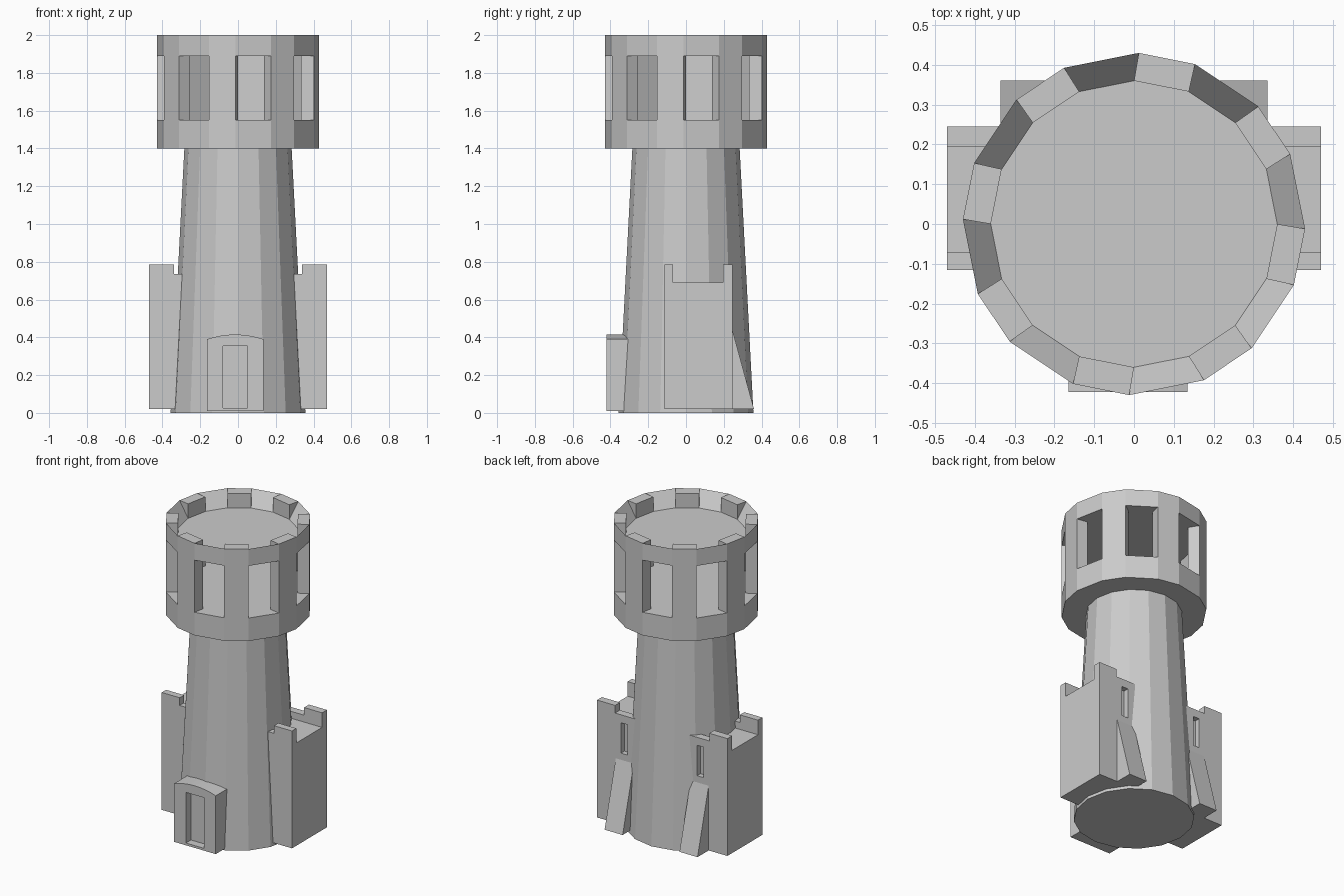
import bpy, bmesh
from math import sin, cos, radians
from mathutils import Vector

if "Cube" in bpy.data.objects:
    bpy.data.objects.remove(bpy.data.objects["Cube"])

stone = bpy.data.materials.new("stone_grey")
stone.use_nodes = True
GREY = (0.6, 0.6, 0.6, 1)
stone.diffuse_color = GREY
stone.node_tree.nodes["Principled BSDF"].inputs["Base Color"].default_value = GREY


def finish(name, bm):
    bmesh.ops.remove_doubles(bm, verts=bm.verts, dist=1e-5)
    bmesh.ops.recalc_face_normals(bm, faces=bm.faces)
    mesh = bpy.data.meshes.new(name)
    bm.to_mesh(mesh)
    bm.free()
    mesh.materials.append(stone)
    ob = bpy.data.objects.new(name, mesh)
    bpy.context.collection.objects.link(ob)
    return ob


def prism(name, profile, lo, hi, axis):
    """Extrude a (y, z) profile along x, or an (x, z) profile along y."""
    bm = bmesh.new()
    place = (lambda p, d: (d, *p)) if axis == "x" else (lambda p, d: (p[0], d, p[1]))
    face = bm.faces.new([bm.verts.new(place(p, lo)) for p in profile])
    move = Vector((hi - lo, 0, 0) if axis == "x" else (0, hi - lo, 0))
    out = bmesh.ops.extrude_face_region(bm, geom=[face], use_keep_orig=True)
    bmesh.ops.translate(bm, vec=move, verts=[v for v in out["geom"] if isinstance(v, bmesh.types.BMVert)])
    return finish(name, bm)


def box(name, x0, x1, y0, y1, z0, z1):
    return prism(name, [(x0, z0), (x1, z0), (x1, z1), (x0, z1)], y0, y1, "y")


def cut(ob, cutter):
    mod = ob.modifiers.new("cut", "BOOLEAN")
    mod.operation, mod.solver, mod.object = "DIFFERENCE", "EXACT", cutter
    bpy.context.view_layer.objects.active = ob
    bpy.ops.object.modifier_apply(modifier=mod.name)
    bpy.data.objects.remove(cutter)


def mirror(ob):
    mod = ob.modifiers.new("mirror", "MIRROR")
    mod.use_mirror_merge = False


SIDES = 16


def ring(radius, z, skew=0.0):
    """Ring of points; skew widens every even segment."""
    pts = []
    for i in range(SIDES):
        a = radians(360 / SIDES * i + (-skew if i % 2 == 0 else skew))
        pts.append(Vector((radius * cos(a), radius * sin(a), z)))
    return pts


# Tapered tower shaft
bm = bmesh.new()
rings = [ring(0.357, 0), ring(0.284, 1.4)]
for i in range(SIDES):
    j = (i + 1) % SIDES
    bm.faces.new([bm.verts.new(p) for p in (rings[0][i], rings[0][j], rings[1][j], rings[1][i])])
for r in rings:
    bm.faces.new([bm.verts.new(p) for p in r])
finish("tower_shaft", bm)

# Lookout room: hollow, open windows on even segments, crown of merlons on odd ones
BASE, SILL, LINTEL, ROOF, TOP = 1.4, 1.55, 1.89, 1.905, 2.0
bm = bmesh.new()
outer = {z: ring(0.43, z, 1.6) for z in (BASE, SILL, LINTEL, TOP)}
inner = {z: ring(0.36, z) for z in (SILL, LINTEL, ROOF, TOP)}


def face(*pts):
    bm.faces.new([bm.verts.new(p) for p in pts])


def band(loop, low, high, i, j):
    face(loop[low][i], loop[low][j], loop[high][j], loop[high][i])


def ledge(z, i, j):
    face(outer[z][i], outer[z][j], inner[z][j], inner[z][i])


for i in range(SIDES):
    j = (i + 1) % SIDES
    band(outer, BASE, SILL, i, j)
    band(outer, LINTEL, TOP, i, j)
    # jambs
    face(outer[SILL][i], inner[SILL][i], inner[LINTEL][i], outer[LINTEL][i])
    # merlon cheeks
    face(outer[TOP][i], inner[TOP][i], inner[ROOF][i])
    if i % 2 == 0:
        ledge(SILL, i, j)
        ledge(LINTEL, i, j)
        face(outer[TOP][i], outer[TOP][j], inner[ROOF][j], inner[ROOF][i])
    else:
        band(outer, SILL, LINTEL, i, j)
        band(inner, SILL, LINTEL, i, j)
        band(inner, ROOF, TOP, i, j)
        ledge(TOP, i, j)
for disc in (outer[BASE], inner[SILL], inner[LINTEL], inner[ROOF]):
    face(*disc)
finish("lookout_room", bm)

# Side wings with parapets, a lower step by the shaft and an arrow slit at the back
F, B, DECK, PARAPET = -0.115, 0.245, 0.69, 0.785
wing = prism("side_wings", [(F, 0.02), (B, 0.02), (B, PARAPET), (0.195, PARAPET), (0.195, DECK),
                            (-0.07, DECK), (-0.07, PARAPET), (F, PARAPET)], 0.19, 0.47, "x")
cut(wing, box("step_cutter", 0.1, 0.34, -0.3, 0.4, 0.735, 0.9))
cut(wing, box("slit_cutter", 0.252, 0.297, 0.21, 0.3, 0.485, 0.683))
mirror(wing)

# Sloping buttresses behind the wings
buttress = prism("buttresses", [(0.2, 0.02), (0.36, 0.02), (0.24, 0.46), (0.2, 0.46)], 0.205, 0.335, "x")
mirror(buttress)

# Arched porch with a recessed doorway
MID, HALF = -0.015, 0.15
arch = [(MID + HALF * t / 4, 0.415 - 0.025 * (t / 4) ** 2) for t in range(4, -5, -1)]
porch = prism("porch", [(MID - HALF, 0.01), (MID + HALF, 0.01)] + arch, -0.422, -0.25, "y")
cut(porch, box("door_cutter", MID - 0.065, MID + 0.065, -0.5, -0.37, 0.025, 0.355))
